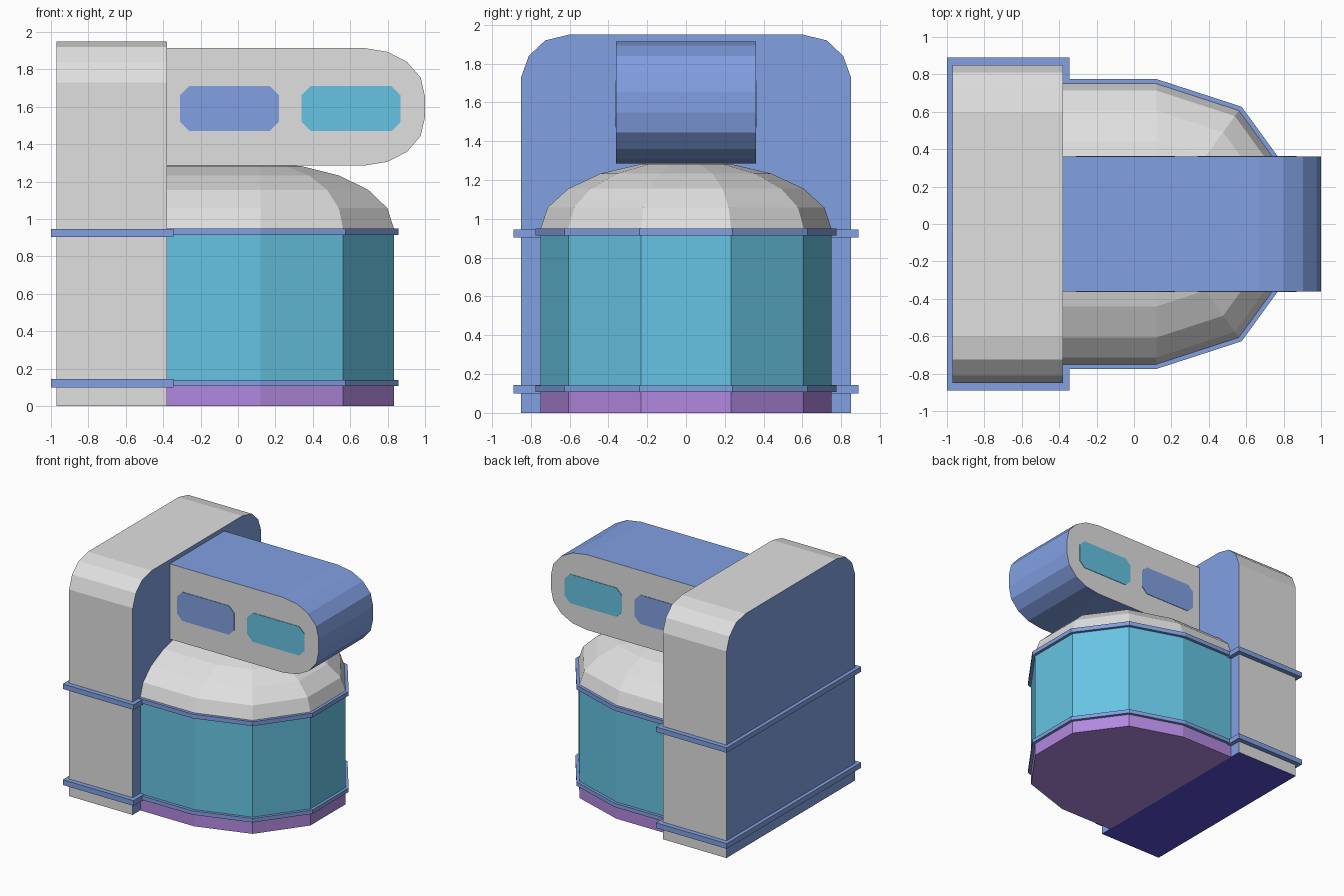
import bpy, bmesh, math

if "Cube" in bpy.data.objects:
    bpy.data.objects.remove(bpy.data.objects["Cube"])


def material(name, rgb):
    lin = [(c / 255 / 12.92) if c < 10 else ((c / 255 + 0.055) / 1.055) ** 2.4 for c in rgb]
    m = bpy.data.materials.new(name)
    m.diffuse_color = (*lin, 1)
    m.use_nodes = True
    m.node_tree.nodes["Principled BSDF"].inputs["Base Color"].default_value = m.diffuse_color
    return m


GREY = material("light grey", (224, 224, 224))
BLUE = material("soft blue", (129, 160, 226))
CYAN = material("cyan", (102, 196, 227))
PURPLE = material("purple", (178, 137, 224))
INDIGO = material("indigo", (87, 77, 212))


def finish(bm, name, mats, rule=None):
    bmesh.ops.recalc_face_normals(bm, faces=bm.faces)
    bm.normal_update()
    if rule:
        for f in bm.faces:
            f.material_index = rule(f.normal)
    me = bpy.data.meshes.new(name)
    bm.to_mesh(me)
    bm.free()
    for m in mats:
        me.materials.append(m)
    ob = bpy.data.objects.new(name, me)
    bpy.context.collection.objects.link(ob)
    return ob


def prism(name, pts, axis, lo, hi, mats, rule=None):
    """Extrude a 2D outline along an axis from lo to hi."""
    bm = bmesh.new()

    def place(p, d):
        co = list(p)
        co.insert("xyz".index(axis), d)
        return bm.verts.new(co)
    a = [place(p, lo) for p in pts]
    b = [place(p, hi) for p in pts]
    bm.faces.new(a)
    bm.faces.new(b)
    n = len(pts)
    for i in range(n):
        bm.faces.new((a[i], a[(i + 1) % n], b[(i + 1) % n], b[i]))
    return finish(bm, name, mats, rule)


def rect(x0, x1, y0, y1):
    return [(x0, y0), (x1, y0), (x1, y1), (x0, y1)]


def body_outline(r):
    """Straight sides ending in half a ten-sided polygon."""
    arc = [(0.12 + r * math.cos(math.radians(a)), r * math.sin(math.radians(a)))
           for a in range(-90, 91, 36)]
    # half decagon: corners at -90, -54, -18, 18, 54, 90 degrees
    return [(-0.38, -r)] + arc + [(-0.38, r)]


# column: grey rim, blue cheeks, indigo underside
half = [(0.85, 0), (0.85, 1.73), (0.81, 1.84), (0.725, 1.92), (0.60, 1.95)]
prism("column", half + [(-y, z) for y, z in reversed(half)], "x", -0.97, -0.38,
      [GREY, BLUE, INDIGO],
      lambda n: 1 if abs(n.x) > 0.5 else (2 if n.z < -0.5 else 0))

# drum body and its base
prism("base", body_outline(0.75), "z", 0, 0.12, [PURPLE])
prism("drum", body_outline(0.75), "z", 0.12, 0.93, [CYAN])

# trim bands around column and drum
for tag, c0, c1, d0, d1 in (("lower", 0.10, 0.144, 0.107, 0.14),
                            ("upper", 0.904, 0.946, 0.914, 0.95)):
    prism(tag + "_column_band", rect(-1.0, -0.345, -0.89, 0.89), "z", c0, c1, [BLUE])
    prism(tag + "_drum_band", body_outline(0.775), "z", d0, d1, [BLUE])

# domed lid: shrinking outlines joined as a convex shell
bm = bmesh.new()
for a in (0, 18, 36, 54, 72, 90):
    a = math.radians(a)
    for x, y in body_outline(max(0.75 * math.cos(a), 0.0)):
        bm.verts.new((x, y, 0.95 + 0.35 * math.sin(a)))
bmesh.ops.remove_doubles(bm, verts=bm.verts, dist=0.0005)
hull = bmesh.ops.convex_hull(bm, input=bm.verts)
bmesh.ops.dissolve_limit(bm, angle_limit=0.01, verts=bm.verts, edges=bm.edges)
finish(bm, "dome_lid", [GREY])

# arm with rounded nose: blue wrap, grey sides
nose = [(-0.38, 0.315), (0.668, 0.315), (0.80, 0.294), (0.904, 0.24),
        (0.977, 0.156), (1.0, 0.053)]
arm = [(x, 1.6 + z) for x, z in nose] + [(x, 1.6 - z) for x, z in reversed(nose)]
prism("arm", arm, "y", -0.36, 0.36, [BLUE, GREY], lambda n: 1 if abs(n.y) > 0.5 else 0)

# painted panels on both sides of the arm
for name, x0, x1, mat in (("inner_panel", -0.31, 0.22, BLUE), ("outer_panel", 0.34, 0.87, CYAN)):
    z0, z1, c = 1.47, 1.712, 0.05
    pts = [(x0 + c, z0), (x1 - c, z0), (x1, z0 + c), (x1, z1 - c),
           (x1 - c, z1), (x0 + c, z1), (x0, z1 - c), (x0, z0 + c)]
    for side, s in (("front", -1), ("back", 1)):
        prism(side + "_" + name, pts, "y", s * 0.358, s * 0.364, [mat])
